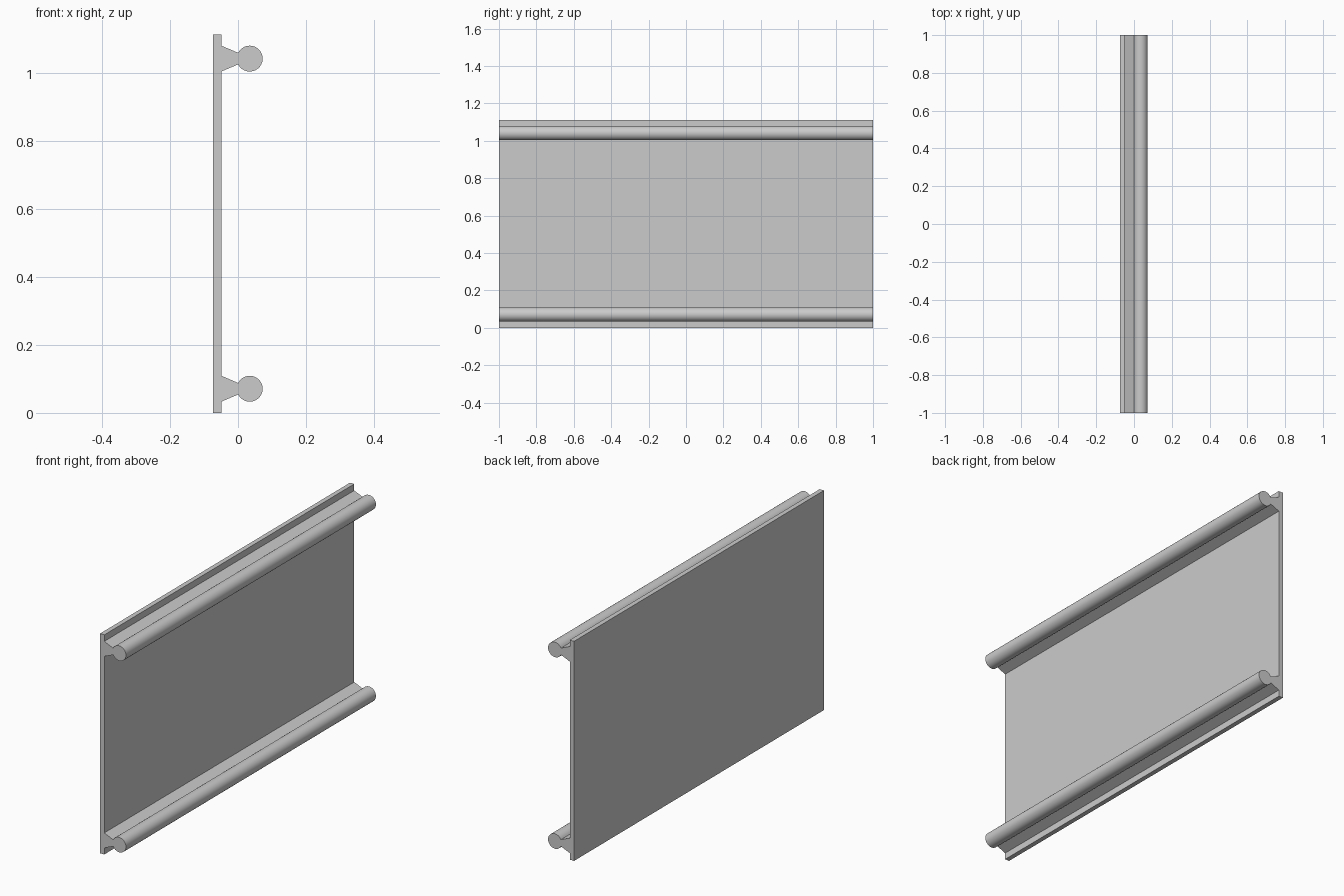
import bpy, bmesh
from math import asin, cos, sin, pi, radians

if "Cube" in bpy.data.objects:
    bpy.data.objects.remove(bpy.data.objects["Cube"])

HEIGHT, LENGTH = 1.112, 2.0
BACK, FACE = -0.073, -0.049          # panel thickness in x
RAIL_X, RAIL_R = 0.0345, 0.038       # round bead centre and radius
RAIL_Z, ROOT, NECK = 0.071, 0.038, 0.017
SEGMENTS = 24


def rail_outline(z):
    """Flared neck ending in a round bead, listed from bottom to top."""
    gap = asin(NECK / RAIL_R)
    start, sweep = -pi + gap, 2 * (pi - gap)
    arc = [(RAIL_X + RAIL_R * cos(start + sweep * i / SEGMENTS),
            z + RAIL_R * sin(start + sweep * i / SEGMENTS))
           for i in range(SEGMENTS + 1)]
    return [(FACE, z - ROOT)] + arc + [(FACE, z + ROOT)]


# Cross-section: flat panel with a beaded rail near each edge
profile = [(BACK, 0), (FACE, 0)]
for z in (RAIL_Z, HEIGHT - RAIL_Z):
    profile += rail_outline(z)
profile += [(FACE, HEIGHT), (BACK, HEIGHT)]

# Extrude the section along y
bm = bmesh.new()
end = bm.faces.new([bm.verts.new((x, -LENGTH / 2, z)) for x, z in profile])
out = bmesh.ops.extrude_face_region(bm, geom=[end], use_keep_orig=True)
moved = [g for g in out["geom"] if isinstance(g, bmesh.types.BMVert)]
bmesh.ops.translate(bm, verts=moved, vec=(0, LENGTH, 0))
bmesh.ops.recalc_face_normals(bm, faces=bm.faces)

mesh = bpy.data.meshes.new("railed_panel")
bm.to_mesh(mesh)
bm.free()
panel = bpy.data.objects.new("railed_panel", mesh)
bpy.context.collection.objects.link(panel)

# Smooth beads, crisp edges elsewhere
bpy.context.view_layer.objects.active = panel
panel.select_set(True)
bpy.ops.object.shade_smooth_by_angle(angle=radians(22))
